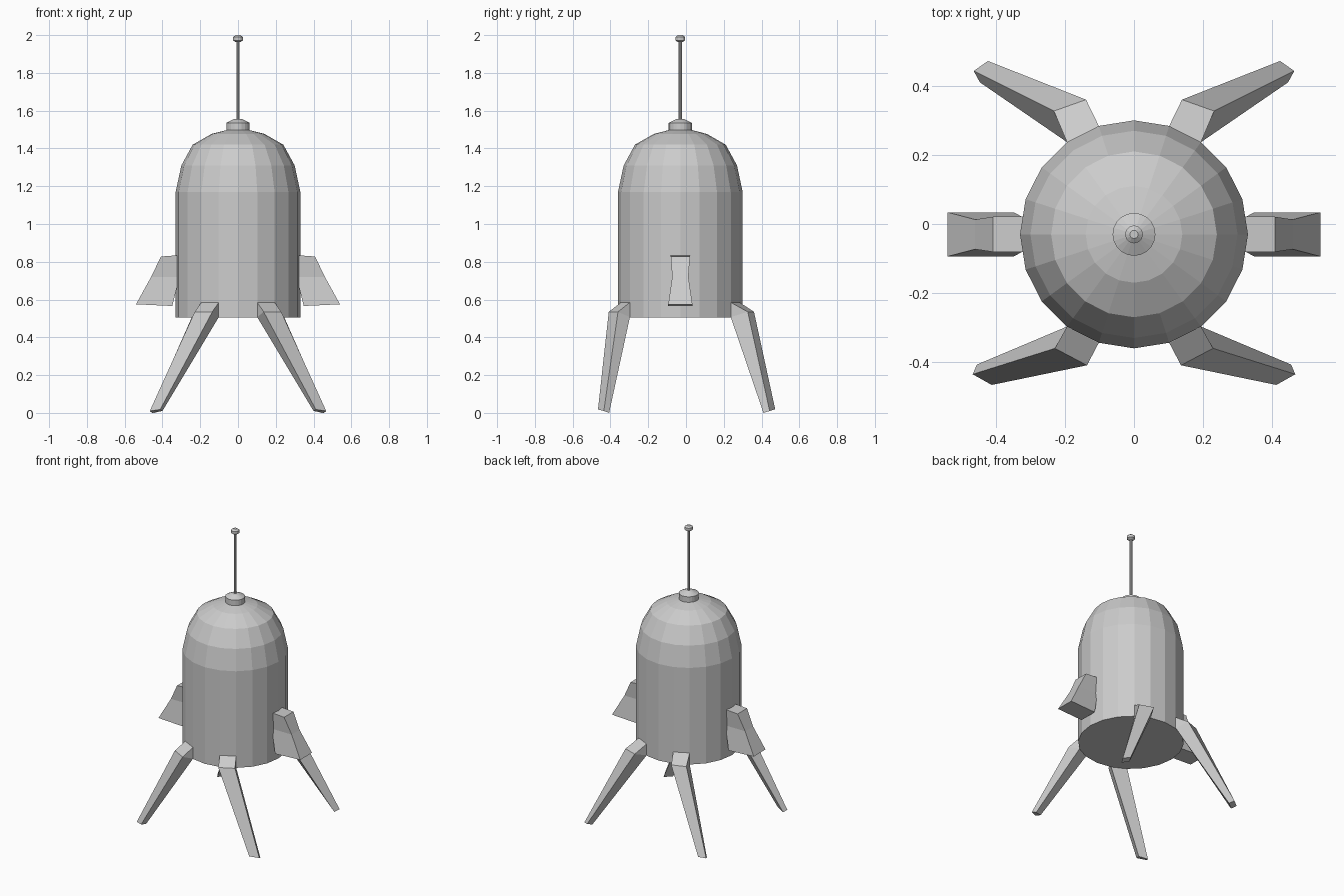
import bpy, bmesh, math
from mathutils import Vector

cube = bpy.data.objects.get("Cube")
if cube:
    bpy.data.objects.remove(cube, do_unlink=True)

CENTRE_Y = -0.03

metal = bpy.data.materials.new("plain grey")
metal.use_nodes = True
GREY = (0.6, 0.6, 0.6, 1)
metal.diffuse_color = GREY
metal.node_tree.nodes["Principled BSDF"].inputs["Base Color"].default_value = GREY


def finish(name, bm):
    bmesh.ops.recalc_face_normals(bm, faces=bm.faces)
    mesh = bpy.data.meshes.new(name)
    bm.to_mesh(mesh)
    bm.free()
    mesh.materials.append(metal)
    obj = bpy.data.objects.new(name, mesh)
    bpy.context.collection.objects.link(obj)
    return obj


def loft(name, rings):
    """Skin a list of equal-length point rings and cap both ends."""
    bm = bmesh.new()
    loops = [[bm.verts.new(p) for p in ring] for ring in rings]
    n = len(loops[0])
    for a, b in zip(loops, loops[1:]):
        for i in range(n):
            j = (i + 1) % n
            bm.faces.new((a[i], a[j], b[j], b[i]))
    bm.faces.new(loops[0])
    bm.faces.new(loops[-1])
    return finish(name, bm)


def turned(name, profile, sides):
    """Lathe a (radius, height) profile about the body axis."""
    angles = [math.tau * i / sides for i in range(sides)]
    return loft(name, [[(r * math.cos(a), CENTRE_Y + r * math.sin(a), z) for a in angles]
                       for r, z in profile])


# Domed capsule body
turned("body", [(0.33, 0.505), (0.33, 1.17), (0.30, 1.31), (0.24, 1.42),
                (0.14, 1.477), (0.05, 1.50)], 20)

# Antenna on the crown
turned("antenna_base", [(0.062, 1.49), (0.062, 1.535), (0.022, 1.555)], 20)
turned("antenna_rod", [(0.009, 1.55), (0.009, 1.97)], 10)
turned("antenna_tip", [(0.012, 1.963), (0.026, 1.972), (0.026, 1.99), (0.012, 2.0)], 12)

# Legs: each ring runs inner-near, inner-far, outer-far, outer-near
BACK_OUTER = [(0.232, 0.327), (0.139, 0.36)]
FRONT_OUTER = [(0.229, -0.36), (0.136, -0.409)]
BACK_FOOT = [(0.405, 0.44, 0.01), (0.446, 0.41, 0), (0.464, 0.443, 0.01), (0.423, 0.472, 0.02)]
FRONT_FOOT = [(0.40, -0.43, 0.01), (0.455, -0.407, 0), (0.467, -0.435, 0.01), (0.412, -0.466, 0.018)]


def leg(name, side, front, outer, foot):
    inner = [(0.102, CENTRE_Y + front * 0.314), (0.194, CENTRE_Y + front * 0.267)]
    top_in = [(x, y, 0.585) for x, y in inner]
    low_in = [(x, y, 0.507) for x, y in inner]
    top_out = [(x, y, 0.535) for x, y in outer]
    # The root sits just inside the hull so the hip joins it cleanly
    root = [(x * 0.97, y * 0.97, z) for x, y, z in low_in + top_in[::-1]]
    bm = bmesh.new()
    pts = [low_in[0], low_in[1], top_out[0], top_out[1]] + foot + [top_in[0], top_in[1]] + root
    v = [bm.verts.new((side * x, y, z)) for x, y, z in pts]
    for i in range(4):
        j = (i + 1) % 4
        if i != 2:
            bm.faces.new((v[i], v[j], v[4 + j], v[4 + i]))
    bm.faces.new((v[2], v[3], v[7], v[6]))          # shin
    bm.faces.new((v[4], v[5], v[6], v[7]))          # sole
    bm.faces.new((v[8], v[9], v[2], v[3]))          # sloping hip
    bm.faces.new((v[1], v[2], v[9]))                # hip cheeks
    bm.faces.new((v[0], v[3], v[8]))
    r = v[10:]
    for quad in ((v[0], v[1], r[1], r[0]), (v[1], v[9], r[2], r[1]),
                 (v[9], v[8], r[3], r[2]), (v[8], v[0], r[0], r[3]), r):
        bm.faces.new(quad)
    finish(name, bm)


# Fins: (inner x, outer x, half width, inner z, outer z) from top to bottom
FIN = [(0.31, 0.408, 0.051, 0.835, 0.828),
       (0.31, 0.46, 0.043, 0.72, 0.72),
       (0.348, 0.54, 0.064, 0.566, 0.575)]


def fin(name, side):
    loft(name, [[(side * xi, CENTRE_Y - w, zi), (side * xo, CENTRE_Y - w, zo),
                 (side * xo, CENTRE_Y + w, zo), (side * xi, CENTRE_Y + w, zi)]
                for xi, xo, w, zi, zo in FIN])


for label, side in (("left", 1), ("right", -1)):
    leg("front_leg_" + label, side, -1, FRONT_OUTER, FRONT_FOOT)
    leg("back_leg_" + label, side, 1, BACK_OUTER, BACK_FOOT)
    fin("fin_" + label, side)
